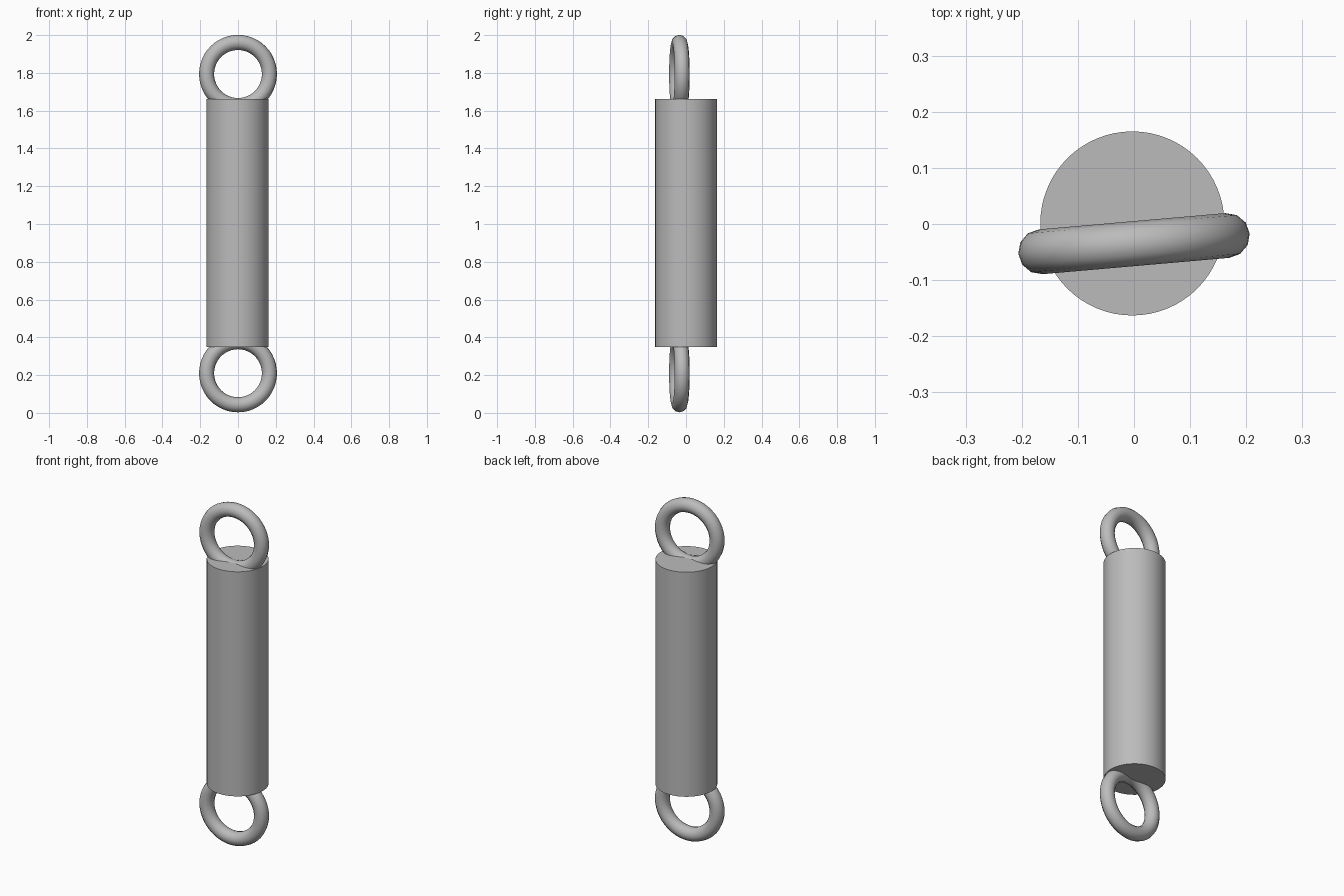
import bpy
from math import radians

cube = bpy.data.objects.get("Cube")
if cube:
    bpy.data.objects.remove(cube, do_unlink=True)

# Single grey metal colour
grey = (0.5, 0.5, 0.5, 1.0)
metal = bpy.data.materials.new("grey_metal")
metal.use_nodes = True
metal.diffuse_color = grey
metal.node_tree.nodes["Principled BSDF"].inputs["Base Color"].default_value = grey


def finish(name):
    obj = bpy.context.object
    obj.name = name
    obj.data.materials.append(metal)
    bpy.ops.object.shade_smooth_by_angle(angle=radians(40))


# Closed cylindrical body
bottom, top = 0.348, 1.661
bpy.ops.mesh.primitive_cylinder_add(
    vertices=64, radius=0.164, depth=top - bottom,
    location=(-0.003, 0.001, (bottom + top) / 2))
finish("body")

# End rings, slightly turned and set forward of the body axis
for name, z in (("top_ring", 1.794), ("bottom_ring", 0.21)):
    bpy.ops.mesh.primitive_torus_add(
        major_segments=48, minor_segments=12,
        major_radius=0.167, minor_radius=0.04,
        location=(0, -0.035, z), rotation=(radians(90), 0, radians(5)))
    finish(name)
